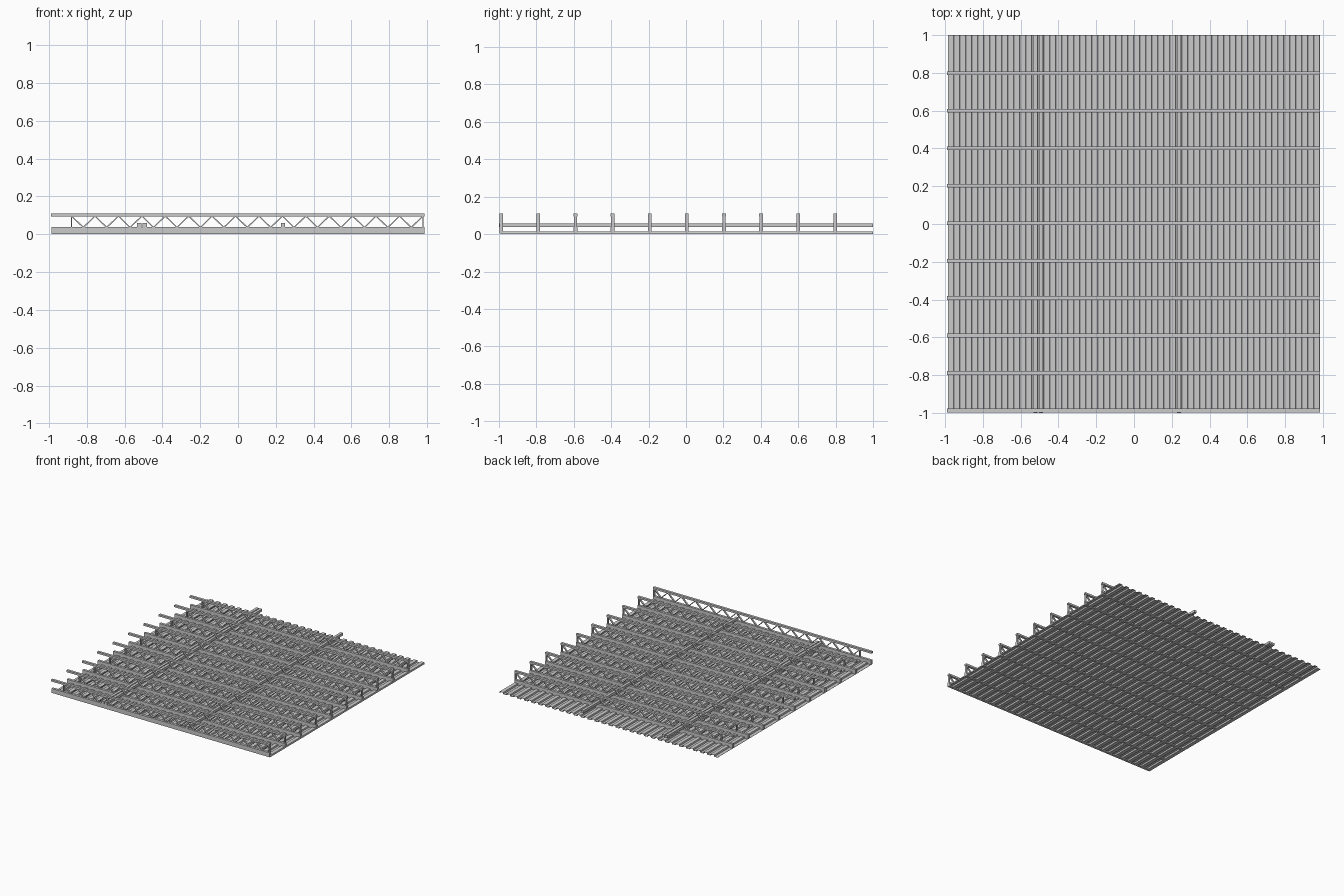
import bpy, bmesh, math
from mathutils import Matrix, Vector

if "Cube" in bpy.data.objects:
    bpy.data.objects.remove(bpy.data.objects["Cube"])


def finish(name, bm):
    bmesh.ops.recalc_face_normals(bm, faces=bm.faces)
    me = bpy.data.meshes.new(name)
    bm.to_mesh(me)
    bm.free()
    ob = bpy.data.objects.new(name, me)
    bpy.context.collection.objects.link(ob)
    return ob


def box(bm, x0, x1, y0, y1, z0, z1):
    m = Matrix.Translation(((x0 + x1) / 2, (y0 + y1) / 2, (z0 + z1) / 2))
    m = m @ Matrix.Diagonal((x1 - x0, y1 - y0, z1 - z0, 1))
    bmesh.ops.create_cube(bm, size=1, matrix=m)


def bar(bm, a, b, thick, depth):
    # flat bar between two points in the x-z plane
    ax, az = a
    bx, bz = b
    dx, dz = bx - ax, bz - az
    m = Matrix.Translation(((ax + bx) / 2, 0, (az + bz) / 2))
    m = m @ Matrix.Rotation(-math.atan2(dz, dx), 4, 'Y')
    m = m @ Matrix.Diagonal((math.hypot(dx, dz), depth, thick, 1))
    bmesh.ops.create_cube(bm, size=1, matrix=m)


# corrugated deck: trapezoid wave swept along y
X0, X1, Y0, Y1 = -0.985, 0.985, -0.99, 1.0
COUNT = 31
step = (X1 - X0) / COUNT
wave = []
for i in range(COUNT):
    x = X0 + i * step
    wave += [(x, 0.001), (x + step * 0.46, 0.001),
             (x + step * 0.5, 0.013), (x + step * 0.96, 0.013)]
wave.append((X1, 0.001))
bm = bmesh.new()
rows = [[bm.verts.new((x, y, z)) for x, z in wave] for y in (Y0, Y1)]
for i in range(len(wave) - 1):
    bm.faces.new((rows[0][i], rows[0][i + 1], rows[1][i + 1], rows[1][i]))
deck = finish("corrugated_deck", bm)
mod = deck.modifiers.new("sheet_thickness", 'SOLIDIFY')
mod.thickness = 0.002
mod.offset = 0

# one truss: chords, zigzag web and end posts
bm = bmesh.new()
box(bm, -0.99, 0.985, -0.01, 0.01, 0.094, 0.109)
box(bm, -0.985, 0.985, -0.01, 0.01, 0.002, 0.038)
PANELS, first, last = 15, -0.88, 0.978
w = (last - first) / PANELS
for i in range(PANELS):
    xa = first + i * w
    low = (xa + w / 2, 0.036)
    bar(bm, (xa, 0.096), low, 0.006, 0.014)
    bar(bm, low, (xa + w, 0.096), 0.006, 0.014)
for x in (first, last):
    bar(bm, (x, 0.036), (x, 0.096), 0.007, 0.018)
truss = finish("truss_1", bm)

# repeat the truss across the deck
truss.location.y = -0.988
for k in range(1, 10):
    copy = bpy.data.objects.new("truss_%d" % (k + 1), truss.data)
    copy.location.y = -0.988 + 0.1985 * k
    bpy.context.collection.objects.link(copy)

# long rails resting on the bottom chords
for name, x in (("rail_left_outer", -0.522), ("rail_left_inner", -0.493),
                ("rail_right", 0.238)):
    bm = bmesh.new()
    box(bm, x - 0.011, x + 0.011, -1.0, 1.0, 0.038, 0.058)
    finish(name, bm)
